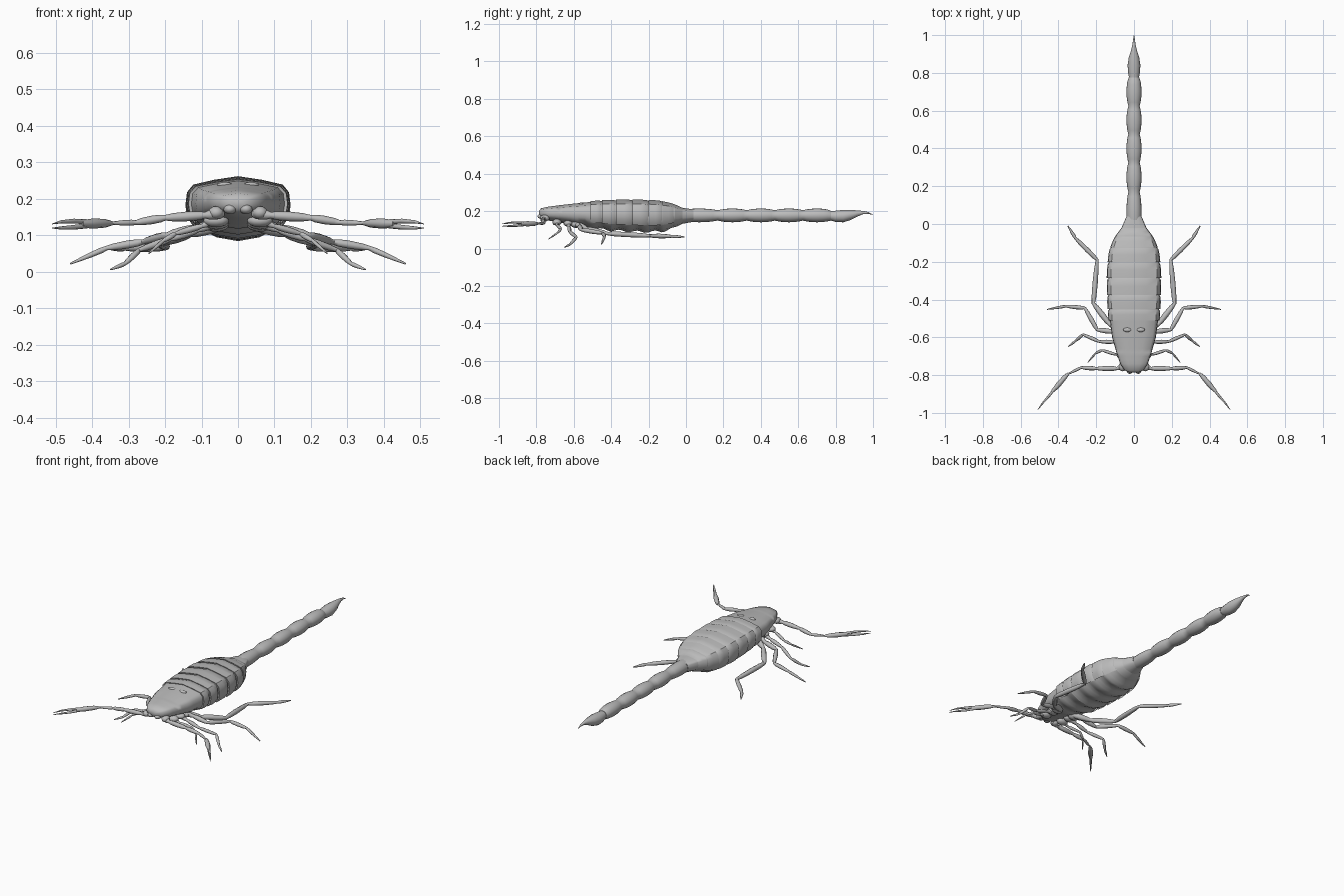
import bpy, bmesh, math
from mathutils import Vector

cube = bpy.data.objects.get("Cube")
if cube:
    bpy.data.objects.remove(cube, do_unlink=True)

grey = bpy.data.materials.new("shell grey")
grey.diffuse_color = (0.5, 0.5, 0.5, 1)
grey.use_nodes = True
grey.node_tree.nodes["Principled BSDF"].inputs["Base Color"].default_value = (0.5, 0.5, 0.5, 1)


def finish(name, bm, mirror=False, angle=40):
    bmesh.ops.recalc_face_normals(bm, faces=bm.faces)
    mesh = bpy.data.meshes.new(name)
    bm.to_mesh(mesh)
    bm.free()
    mesh.materials.append(grey)
    ob = bpy.data.objects.new(name, mesh)
    bpy.context.collection.objects.link(ob)
    if mirror:
        ob.modifiers.new("mirror", "MIRROR").use_clip = False
    bpy.ops.object.select_all(action="DESELECT")
    ob.select_set(True)
    bpy.context.view_layer.objects.active = ob
    bpy.ops.object.shade_smooth_by_angle(angle=math.radians(angle))
    return ob


def loft(bm, rings, closed=True, caps=True):
    rows = [[bm.verts.new(p) for p in ring] for ring in rings]
    n = len(rows[0])
    for a, b in zip(rows, rows[1:]):
        for i in range(n if closed else n - 1):
            j = (i + 1) % n
            bm.faces.new((a[i], a[j], b[j], b[i]))
    if caps:
        bm.faces.new(rows[0])
        bm.faces.new(rows[-1])


# Cross-section of the trunk: ridged back, steep flanks, shallow keel
half = [(0, 1), (.45, .89), (.85, .74), (.97, .5), (1, .1), (.97, -.25),
        (.85, -.55), (.45, -.87), (0, -1)]
section = half + [(-x, z) for x, z in half[-2:0:-1]]

# Trunk stations: y, half width, top, bottom
stations = [(-.787, .02, .2, .175), (-.775, .05, .215, .162), (-.74, .073, .223, .15),
            (-.68, .093, .231, .14), (-.6, .116, .24, .125), (-.5, .129, .25, .108),
            (-.4, .134, .256, .097), (-.25, .136, .257, .089), (-.13, .124, .251, .091),
            (-.06, .096, .236, .11), (-.02, .066, .218, .132), (.04, .04, .209, .143)]


def station(y):
    for a, b in zip(stations, stations[1:]):
        if y <= b[0]:
            t = (y - a[0]) / (b[0] - a[0])
            return [p + (q - p) * t for p, q in zip(a[1:], b[1:])]
    return stations[-1][1:]


def trunk_ring(y, scale=1, points=section):
    w, top, bottom = station(y)
    mid, h = (top + bottom) / 2, (top - bottom) / 2
    return [Vector((x * w * scale, y, mid + z * h * scale)) for x, z in points]


# Trunk with softly rippled belly
bm = bmesh.new()
ys = sorted({s[0] for s in stations} | {-.72 + .02 * i for i in range(36)})
rings = []
for y in ys:
    ring = trunk_ring(y)
    if -.6 < y < -.05:
        for v in ring:
            if v.z < .16:
                v.z += .006 * math.sin(y * math.tau / .095)
    rings.append(ring)
loft(bm, rings)
finish("trunk", bm, angle=50)

# Overlapping back plates, raised at their front edges
edges = [-.51, -.45, -.375, -.285, -.2, -.125, -.06]
arch = [(-x, z) for x, z in half[6:0:-1]] + half[:7]
for i, (y0, y1) in enumerate(zip(edges, edges[1:])):
    bm = bmesh.new()
    lift = 1.065 if i < 5 else 1.04
    mid = (y0 + y1) / 2
    loft(bm, [trunk_ring(y0 + .004, .93, arch), trunk_ring(y0, lift, arch),
              trunk_ring(mid, lift, arch), trunk_ring(y1 - .01, lift - .02, arch),
              trunk_ring(y1 + .005, .96, arch)], closed=False, caps=False)
    finish("back_plate_%d" % (i + 1), bm, angle=35)


def round_ring(y, w, h, z, n=16):
    return [Vector((w * math.cos(a), y, z + h * math.sin(a)))
            for a in (math.tau * k / n for k in range(n))]


# Tail of swollen segments
bm = bmesh.new()
pinches = [-.03, .17, .325, .475, .625, .775]
rings = []
for a, b in zip(pinches, pinches[1:]):
    for k in range(8):
        t = k / 8
        r = .03 + .01 * math.sin(math.pi * t) ** .8
        rings.append(round_ring(a + (b - a) * t, r, r * .92, .177))
rings.append(round_ring(.775, .028, .026, .175))
loft(bm, rings)
finish("tail", bm, angle=60)

# Stinger bulb and hooked tip
bm = bmesh.new()
loft(bm, [round_ring(*r) for r in [
    (.77, .025, .024, .175), (.8, .031, .03, .172), (.84, .034, .033, .173),
    (.88, .028, .027, .179), (.915, .017, .017, .187), (.945, .009, .009, .192),
    (.975, .005, .005, .19), (1, .001, .001, .181)]])
finish("stinger", bm, angle=60)


def tube(bm, points, radii, n=8):
    rings = []
    for i, p in enumerate(points):
        d = (points[min(i + 1, len(points) - 1)] - points[max(i - 1, 0)]).normalized()
        side = d.cross(Vector((0, 0, 1))).normalized()
        up = side.cross(d)
        rings.append([p + radii[i] * (side * math.cos(a) + up * math.sin(a))
                      for a in (math.tau * k / n for k in range(n))])
    loft(bm, rings)


def limb(name, joints, r, tip=.15):
    """Jointed limb: every segment swells past its joint, the last one tapers."""
    bm = bmesh.new()
    joints = [Vector(j) for j in joints]
    points, radii = [], []
    last = len(joints) - 2
    for i, (a, b) in enumerate(zip(joints, joints[1:])):
        shrink = 1 - .45 * i / (last + 1)
        for t, f in ((0, .65), (.15, .9), (.45, 1), (.8, .85)):
            if i == last:
                f *= 1 - .6 * t
            points.append(a.lerp(b, t))
            radii.append(r * f * shrink)
    points.append(joints[-1])
    radii.append(r * tip)
    tube(bm, points, radii)
    return finish(name, bm, mirror=True, angle=60)


# Walking legs, front to back
limb("first_legs", [(.04, -.69, .15), (.1, -.69, .125), (.17, -.668, .105),
                    (.205, -.685, .085), (.245, -.735, .05)], .01)
limb("second_legs", [(.04, -.63, .14), (.11, -.625, .115), (.185, -.622, .09),
                     (.27, -.585, .06), (.31, -.62, .022), (.35, -.65, .006)], .012)
limb("third_legs", [(.04, -.6, .14), (.11, -.57, .12), (.195, -.56, .1),
                    (.26, -.445, .082), (.36, -.435, .065), (.46, -.452, .022)], .015)
limb("hind_legs", [(.04, -.58, .13), (.13, -.53, .105), (.215, -.42, .08),
                   (.195, -.19, .068), (.31, -.075, .065), (.35, -.01, .062)], .017)

# Pincer arms
limb("pincer_arms", [(.04, -.75, .16), (.09, -.765, .155), (.2, -.765, .148),
                     (.28, -.76, .135), (.36, -.8, .133)], .015, .5)

# Pincers: a palm with an upper and a lower finger
bm = bmesh.new()
path = [Vector(p) for p in ((.345, -.79, .133), (.365, -.81, .133), (.4, -.85, .132),
                            (.43, -.885, .132))]
tube(bm, path, [.006, .012, .014, .009])
for lift, end in ((.008, .131), (-.009, .12)):
    tube(bm, [Vector((.41, -.86, .132 + lift * .6)), Vector((.45, -.91, .131 + lift)),
              Vector((.485, -.95, .129 + lift)), Vector((.51, -.985, end))],
         [.007, .0065, .0045, .001])
finish("pincers", bm, mirror=True, angle=60)


def bump(name, centre, size):
    bm = bmesh.new()
    bmesh.ops.create_uvsphere(bm, u_segments=12, v_segments=8, radius=1)
    for v in bm.verts:
        v.co = Vector(c + s * k for c, s, k in zip(centre, size, v.co))
    finish(name, bm, mirror=True, angle=60)


# Face details and limb sockets
bump("eyes", (.035, -.56, .238), (.022, .012, .008))
bump("mouthparts", (.022, -.772, .172), (.018, .022, .014))
bump("arm_sockets", (.06, -.755, .162), (.022, .025, .018))
for i, y in enumerate((-.69, -.63, -.59)):
    bump("leg_sockets_%d" % (i + 1), (.06, y, .14 - .006 * i), (.035, .025, .018))
